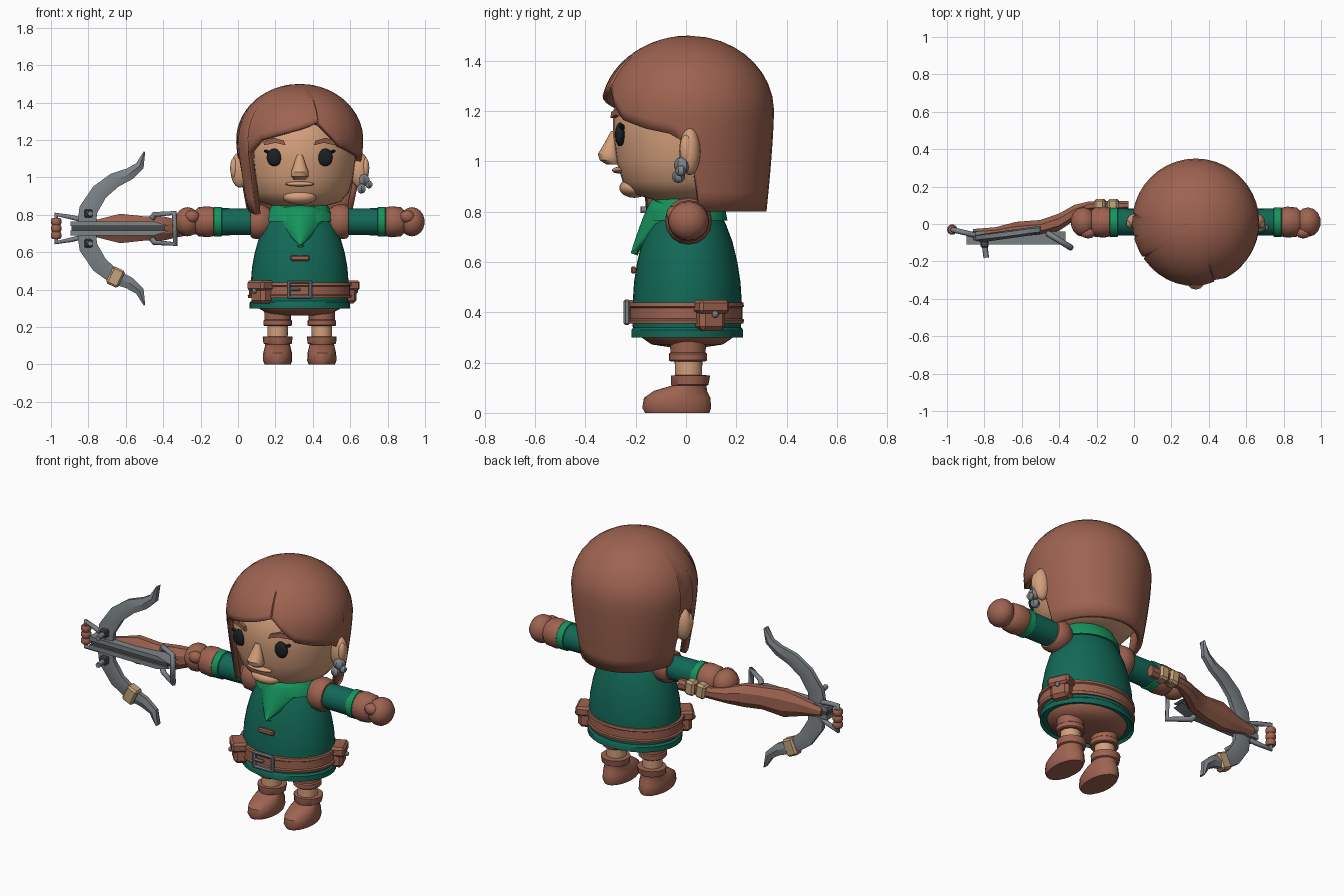
import bpy, bmesh
from math import sin, cos, radians, pi, sqrt, atan2
from mathutils import Vector, Matrix

if "Cube" in bpy.data.objects:
    bpy.data.objects.remove(bpy.data.objects["Cube"])

CX = 0.33  # centre line of the figure


def material(name, *rgb):
    m = bpy.data.materials.new(name)
    m.use_nodes = True
    m.diffuse_color = (*rgb, 1)
    m.node_tree.nodes["Principled BSDF"].inputs["Base Color"].default_value = (*rgb, 1)
    return m


BROWN = material("leather brown", 0.34, 0.125, 0.08)
SKIN = material("skin", 0.66, 0.35, 0.2)
DARK_GREEN = material("dark green cloth", 0.006, 0.14, 0.095)
GREEN = material("bright green cloth", 0.008, 0.3, 0.11)
STEEL = material("steel grey", 0.2, 0.225, 0.24)
IRON = material("dark iron", 0.06, 0.068, 0.075)
BLACK = material("eye black", 0.01, 0.014, 0.016)
BEIGE = material("beige wrap", 0.54, 0.37, 0.2)


def finish(name, bm, mat, angle=40):
    bmesh.ops.remove_doubles(bm, verts=bm.verts, dist=0.0002)
    bmesh.ops.recalc_face_normals(bm, faces=bm.faces)
    me = bpy.data.meshes.new(name)
    bm.to_mesh(me)
    bm.free()
    me.materials.append(mat)
    ob = bpy.data.objects.new(name, me)
    bpy.context.collection.objects.link(ob)
    bpy.ops.object.select_all(action="DESELECT")
    ob.select_set(True)
    bpy.context.view_layer.objects.active = ob
    bpy.ops.object.shade_smooth_by_angle(angle=radians(angle))
    return ob


def loft(name, rings, mat, caps=True, closed=True, angle=40):
    bm = bmesh.new()
    rows = [[bm.verts.new(p) for p in ring] for ring in rings]
    n = len(rows[0])
    for a, b in zip(rows, rows[1:]):
        for i in range(n if closed else n - 1):
            j = (i + 1) % n
            bm.faces.new((a[i], a[j], b[j], b[i]))
    if caps:
        bm.faces.new(rows[0])
        bm.faces.new(rows[-1])
    return finish(name, bm, mat, angle)


def ellipse(c, rx, ry, n=24):
    return [(c[0] + rx * cos(2 * pi * i / n), c[1] + ry * sin(2 * pi * i / n), c[2]) for i in range(n)]


def lathe(name, x, y, profile, mat, flat=1.0, n=24):
    return loft(name, [ellipse((x, y, z), r, r * flat, n) for r, z in profile], mat)


def lathe_x(name, side, profile, mat, y=0.01, z=0.763, n=16):
    rings = [[(CX + side * d, y + r * cos(2 * pi * i / n), z + r * sin(2 * pi * i / n))
              for i in range(n)] for r, d in profile]
    return loft(name, rings, mat)


def ball(name, c, r, mat, seg=20):
    bm = bmesh.new()
    bmesh.ops.create_uvsphere(bm, u_segments=seg, v_segments=seg // 2 + 2, radius=1,
                              matrix=Matrix.Translation(c) @ Matrix.Diagonal((*r, 1)))
    return finish(name, bm, mat)


def box(name, c, size, mat, rot=(0, "Z"), bevel=0.006):
    bm = bmesh.new()
    bmesh.ops.create_cube(bm, size=1, matrix=Matrix.Diagonal((*size, 1)))
    if bevel:
        bmesh.ops.bevel(bm, geom=bm.edges[:], offset=bevel, segments=1, affect="EDGES")
    bm.transform(Matrix.Translation(c) @ Matrix.Rotation(radians(rot[0]), 4, rot[1]))
    return finish(name, bm, mat, 30)


def tube(name, points, r, mat):
    cu = bpy.data.curves.new(name, "CURVE")
    cu.dimensions = "3D"
    cu.bevel_depth = r
    cu.bevel_resolution = 1
    cu.use_fill_caps = True
    sp = cu.splines.new("POLY")
    sp.points.add(len(points) - 1)
    for p, q in zip(sp.points, points):
        p.co = (*q, 1)
    cu.materials.append(mat)
    ob = bpy.data.objects.new(name, cu)
    bpy.context.collection.objects.link(ob)


# Head and face
lathe("head", CX, 0.01, [(0.02, 0.838), (0.13, 0.845), (0.22, 0.87), (0.262, 0.92), (0.287, 1.0),
                         (0.3, 1.1), (0.3, 1.2), (0.25, 1.32), (0.1, 1.42)], SKIN, n=32)
lathe("neck", CX, 0.01, [(0.1, 0.78), (0.1, 0.87)], SKIN)
loft("nose", [ellipse((CX, y, z), r, r * 0.9, 12) for y, z, r in
              [(-0.285, 1.12, 0.015), (-0.3, 1.06, 0.035), (-0.308, 1.03, 0.047),
               (-0.302, 1.005, 0.046), (-0.29, 0.988, 0.03)]], SKIN)
ball("mouth", (CX, -0.268, 0.965), (0.078, 0.026, 0.013), SKIN)
ball("chin", (CX, -0.205, 0.895), (0.09, 0.06, 0.04), SKIN)
for s in (-1, 1):
    ball("eye", (CX + s * 0.136, -0.262, 1.107), (0.041, 0.02, 0.047), BLACK)
    box("eyelash", (CX + s * 0.168, -0.255, 1.135), (0.05, 0.02, 0.016), BLACK, (s * -20, "Y"))
    brow = [(0.075, 1.172), (0.085, 1.196), (0.14, 1.212), (0.195, 1.19), (0.19, 1.172), (0.13, 1.185)]
    loft("eyebrow", [[(CX + s * d, 0.01 - sqrt(0.3 ** 2 - d * d) - k, z) for d, z in brow]
                     for k in (-0.01, 0.02)], BROWN)
    ball("ear", (CX + s * 0.32, 0.015, 1.04), (0.05, 0.042, 0.095), SKIN)
    ball("ear_hollow", (CX + s * 0.352, 0.0, 1.05), (0.02, 0.025, 0.055), SKIN)
for c, r in [((0.675, -0.015, 0.985), 0.034), ((0.66, -0.03, 0.94), 0.027), ((0.7, -0.02, 0.962), 0.022)]:
    ball("earring", c, (r, r, r), STEEL, 6)

# Hair: a shell whose lower edge follows a hairline around the head
HAIRLINE = [(-180, 0.8), (-98, 0.8), (-95, 1.1), (-78, 1.1), (-75, 0.82), (-57, 0.8), (-55, 1.13),
            (-38, 1.2), (0, 1.26), (17, 1.295), (19, 1.285), (30, 1.22), (40, 1.165), (60, 1.13),
            (77, 1.11), (86, 1.08), (94, 0.95), (98, 0.8), (180, 0.8)]


def hairline(a):
    for (a0, z0), (a1, z1) in zip(HAIRLINE, HAIRLINE[1:]):
        if a <= a1:
            return z0 + (z1 - z0) * (a - a0) / (a1 - a0)


def hair_point(a, t):
    z = 1.5 - (1.5 - hairline(a)) * t ** 1.7
    rx = ry = 0.34
    if z > 1.2:
        rx = ry = 0.34 * sqrt(max(0, 1 - ((z - 1.2) / 0.3) ** 2))
    else:
        k = ((1.2 - z) / 0.4) ** 1.4
        rx, ry = rx - 0.06 * k, ry - 0.03 * k
    # Raised lock that ends at the parting
    lift = 1 + 0.035 * max(0, 1 - (17 - a) / 60) * min(1, t * 1.3) if -43 < a <= 17 else 1
    return (CX + rx * lift * sin(radians(a)), 0.01 - ry * lift * cos(radians(a)), z)


angles = sorted(set(range(-180, 180, 9)) | {a for a, _ in HAIRLINE[:-1]})
hair = loft("hair", [[hair_point(a, j / 15) for a in angles] for j in range(16)], BROWN, caps=False)
shell = hair.modifiers.new("thickness", "SOLIDIFY")
shell.thickness = 0.03
shell.offset = -1

# Tunic, hips and belt
lathe("tunic", CX, 0.005, [(0.255, 0.315), (0.268, 0.3), (0.268, 0.33), (0.258, 0.34), (0.262, 0.43),
                           (0.255, 0.52), (0.24, 0.6), (0.217, 0.68), (0.185, 0.75), (0.14, 0.82),
                           (0.1, 0.84)], DARK_GREEN, 0.83, 32)
lathe("hips", CX, 0.005, [(0.09, 0.262), (0.17, 0.272), (0.22, 0.3), (0.23, 0.32)], BROWN, 0.83)
lathe("belt", CX, 0.0, [(0.26, 0.355), (0.275, 0.355), (0.278, 0.37), (0.27, 0.375), (0.27, 0.418),
                        (0.278, 0.423), (0.275, 0.438), (0.26, 0.438)], BROWN, 0.83, 32)
box("tunic_toggle", (CX + 0.002, -0.208, 0.568), (0.1, 0.022, 0.028), BROWN)
for s in (-1, 1):
    box("buckle_side", (CX + s * 0.058, -0.235, 0.4), (0.02, 0.025, 0.1), STEEL)
    box("buckle_bar", (CX, -0.235, 0.4 + s * 0.041), (0.13, 0.025, 0.018), STEEL)
box("buckle_tongue", (CX - 0.025, -0.237, 0.4), (0.06, 0.022, 0.016), STEEL)
for a in (24, -138):
    d = Vector((cos(radians(a)), sin(radians(a)), 0))
    p = Vector((CX + 0.275 * d.x, 0.235 * d.y, 0.38))
    box("pouch", p, (0.08, 0.11, 0.11), BROWN, (a, "Z"), 0.018)
    box("pouch_flap", p + d * 0.008 + Vector((0, 0, 0.042)), (0.09, 0.128, 0.055), BROWN, (a, "Z"), 0.012)
    ball("pouch_button", p + d * 0.052 + Vector((0, 0, 0.012)), (0.014,) * 3, STEEL, 8)

# Scarf: collar ring and pointed front drape
lathe("scarf_collar", CX, 0.005, [(0.12, 0.775), (0.188, 0.765), (0.18, 0.8), (0.15, 0.85), (0.1, 0.855)],
      GREEN, 0.85)
drape = []
for j in range(7):
    v = j / 6
    drape.append([(CX + 0.005 + u / 4 * 0.19 * (1 - v * 0.99), -0.135 - 0.085 * v ** 0.8
                   + 0.12 * (u / 4) ** 2 * (1 - v), 0.85 - 0.05 * (u / 4) ** 2 * (1 - v) - 0.215 * v)
                  for u in range(-4, 5)])
scarf = loft("scarf_drape", drape, GREEN, caps=False, closed=False)
scarf.modifiers.new("thickness", "SOLIDIFY").thickness = 0.03

# Arms and legs
for s in (-1, 1):
    lathe_x("shoulder_pad", s, [(0.07, 0.16), (0.09, 0.19), (0.094, 0.215), (0.09, 0.25), (0.08, 0.262)], BROWN)
    lathe_x("sleeve", s, [(0.07, 0.2), (0.073, 0.44)], DARK_GREEN)
    lathe_x("sleeve_band", s, [(0.07, 0.415), (0.079, 0.418), (0.079, 0.457), (0.07, 0.46)], GREEN)
    lathe_x("glove_cuff", s, [(0.06, 0.455), (0.077, 0.46), (0.083, 0.49), (0.078, 0.54), (0.06, 0.56)], BROWN)
    ball("hand", (CX + s * 0.6, 0.01, 0.763), (0.07, 0.08, 0.078), BROWN, 14)
    ball("thumb", (CX + s * 0.575, -0.045, 0.79), (0.042, 0.034, 0.034), BROWN, 10)
    x = CX + s * 0.118
    lathe("trouser_leg", x, 0.008, [(0.07, 0.205), (0.076, 0.21), (0.076, 0.235), (0.07, 0.24), (0.073, 0.31)], BROWN)
    lathe("shin", x, 0.01, [(0.053, 0.1), (0.055, 0.21)], SKIN)
    loft("boot", [ellipse((x, y, z), rx, ry, 20) for y, z, rx, ry in
                  [(-0.035, 0, 0.07, 0.128), (-0.037, 0.02, 0.078, 0.137), (-0.035, 0.06, 0.077, 0.132),
                   (-0.022, 0.088, 0.07, 0.105), (0.012, 0.108, 0.066, 0.07), (0.015, 0.112, 0.076, 0.074),
                   (0.018, 0.148, 0.08, 0.078), (0.018, 0.15, 0.06, 0.06)]], BROWN)

# Crossbow stock, held behind the hand
BZ = 0.727
stock = [(-0.86, -0.05, 0.025, 0.025), (-0.74, -0.045, 0.03, 0.055), (-0.63, -0.03, 0.045, 0.085),
         (-0.5, -0.02, 0.045, 0.07), (-0.4, 0.01, 0.05, 0.07), (-0.32, 0.06, 0.045, 0.05),
         (-0.24, 0.095, 0.028, 0.035), (-0.03, 0.1, 0.025, 0.035)]
loft("crossbow_stock", [[(x, y + hy * cos(pi * (i + 0.5) / 4), BZ + hz * sin(pi * (i + 0.5) / 4))
                         for i in range(8)] for x, y, hy, hz in stock], BROWN, angle=25)
for x in (-0.18, -0.11):
    box("grip_wrap", (x, 0.1, BZ + 0.005), (0.06, 0.068, 0.085), BEIGE, (x * 40, "Y"), 0.012)

# Rail with a dark groove
for s in (-1, 1):
    edge = [(-0.895, 0.012), (-0.895, 0.038), (-0.45, 0.038), (-0.365, 0.012)]
    loft("rail", [[(x, y, BZ + s * h) for x, h in edge] for y in (-0.11, -0.04)], STEEL, angle=20)
box("rail_groove", (-0.64, -0.07, BZ), (0.5, 0.06, 0.026), IRON, bevel=0)

# Bow limbs
limb = [(-0.812, 0, 0.05), (-0.8, 0.1, 0.05), (-0.74, 0.195, 0.045), (-0.66, 0.258, 0.04),
        (-0.58, 0.292, 0.032), (-0.525, 0.335, 0.024), (-0.5, 0.41, 0.004)]
for s in (-1, 1):
    rings = []
    for i, (x, h, w) in enumerate(limb):
        a, b = limb[max(i - 1, 0)], limb[min(i + 1, len(limb) - 1)]
        d = Vector((b[0] - a[0], b[1] - a[1])).normalized() if i else Vector((0, 1))
        y = -0.075 + (x + 0.81) * 0.14
        rings.append([(x + k * w * d.y, y + t, BZ + s * (h - k * w * d.x))
                      for k, t in ((-1, -0.012), (0, -0.022), (1, -0.012), (1, 0.012), (0, 0.022), (-1, 0.012))])
    loft("bow_limb", rings, STEEL, angle=30)
    box("limb_bracket", (-0.8, -0.1, BZ + s * 0.08), (0.042, 0.05, 0.045), IRON)
    tube("bracket_pin", [(-0.8, -0.1, BZ + s * 0.08), (-0.79, -0.18, BZ + s * 0.08)], 0.015, STEEL)
box("limb_wrap", (-0.655, -0.055, 0.467), (0.07, 0.06, 0.1), BEIGE, (25, "Y"), 0.01)

# Stirrup at the nose and trigger loop at the rear
tube("stirrup", [(-0.85, -0.06, BZ + 0.05), (-0.89, -0.05, BZ + 0.06), (-0.972, -0.03, BZ + 0.075),
                 (-0.972, -0.03, BZ - 0.075), (-0.89, -0.05, BZ - 0.06), (-0.85, -0.06, BZ - 0.05)], 0.014, STEEL)
for k in (-1, 0, 1):
    z = BZ + k * 0.037
    lathe("stirrup_wrap", -0.972, -0.03, [(0.022, z - 0.018), (0.028, z - 0.01), (0.028, z + 0.01),
                                          (0.022, z + 0.018)], BROWN, n=10)
tube("trigger_loop", [(-0.46, -0.05, BZ + 0.055), (-0.445, -0.06, BZ + 0.075), (-0.34, -0.125, BZ + 0.083),
                      (-0.335, -0.128, BZ - 0.083), (-0.445, -0.06, BZ - 0.075),
                      (-0.46, -0.05, BZ - 0.055)], 0.016, STEEL)
